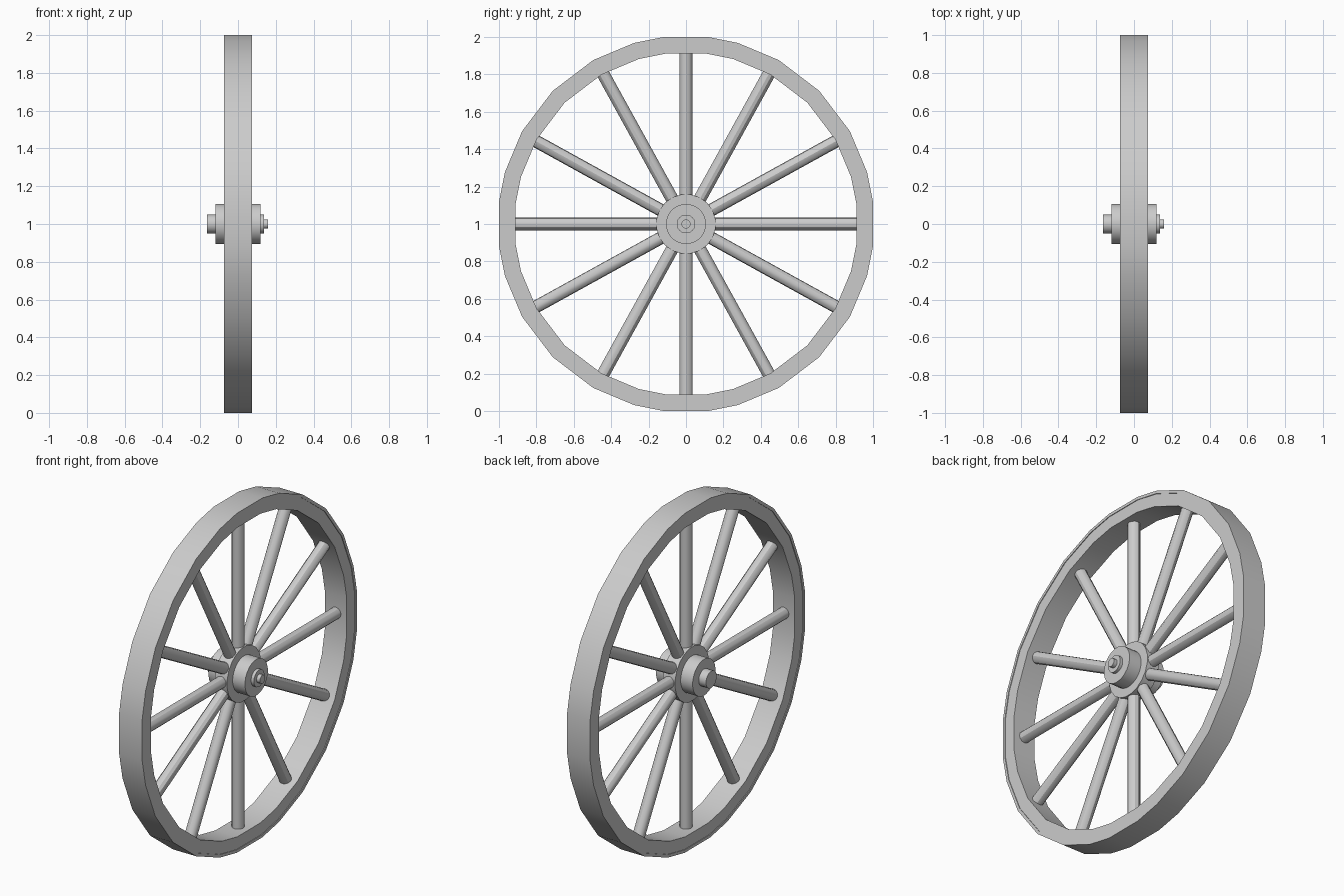
import bpy, bmesh
from math import sin, cos, radians, tau
from mathutils import Vector

if "Cube" in bpy.data.objects:
    bpy.data.objects.remove(bpy.data.objects["Cube"])

CZ = 1.0  # axle height


def finish(bm, name):
    bmesh.ops.recalc_face_normals(bm, faces=bm.faces)
    me = bpy.data.meshes.new(name)
    bm.to_mesh(me)
    bm.free()
    ob = bpy.data.objects.new(name, me)
    bpy.context.collection.objects.link(ob)
    bpy.ops.object.select_all(action='DESELECT')
    ob.select_set(True)
    bpy.context.view_layer.objects.active = ob
    bpy.ops.object.shade_smooth_by_angle()
    return ob


def lathe(name, profile, angles, ring=False):
    """Spin (x, radius) points round the axle; ring closes the section, otherwise ends are capped."""
    bm = bmesh.new()
    loops = [[bm.verts.new((x, r * cos(a), CZ + r * sin(a))) for a in angles] for x, r in profile]
    pairs = list(zip(loops, loops[1:] + loops[:1]))
    n = len(angles)
    for p, q in pairs if ring else pairs[:-1]:
        for i in range(n):
            j = (i + 1) % n
            bm.faces.new((p[i], p[j], q[j], q[i]))
    if not ring:
        bm.faces.new(loops[0])
        bm.faces.new(loops[-1])
    return finish(bm, name)


def even(n):
    return [tau * (i + 0.5) / n for i in range(n)]


# rim polygon: slightly uneven sides, flat at top, bottom and both sides
quarter = (6.8, 16, 29.5, 45, 60.5, 74, 83.2)
rim = [radians(90 * q + a) for q in range(4) for a in quarter]
k = 1 / cos(radians(quarter[0]))


def band(name, w, r0, r1):
    lathe(name, [(-w, r0 * k), (-w, r1 * k), (w, r1 * k), (w, r0 * k)], rim, ring=True)


band("tire", 0.075, 0.983, 1.0)
band("rim", 0.071, 0.911, 0.985)

# hub and axle
lathe("hub_flange", [(-0.04, 0.16), (0.04, 0.16)], even(20))
lathe("hub_barrel", [(-0.118, 0.107), (0.12, 0.107)], even(24))
lathe("axle", [(-0.165, 0.05), (0.138, 0.05)], even(20))
lathe("axle_pin", [(0.12, 0.025), (0.16, 0.025)], even(16))

# spokes
for i, deg in enumerate(90 * q + a for q in range(4) for a in (0, 28.9, 61.1)):
    d = Vector((0, cos(radians(deg)), sin(radians(deg))))
    bm = bmesh.new()
    bmesh.ops.create_cone(bm, cap_ends=True, segments=12, radius1=0.034, radius2=0.034, depth=0.83)
    rot = d.to_track_quat('Z', 'X').to_matrix()
    bmesh.ops.rotate(bm, matrix=rot, verts=bm.verts)
    bmesh.ops.translate(bm, vec=d * 0.515 + Vector((0, 0, CZ)), verts=bm.verts)
    finish(bm, f"spoke_{i + 1}")
